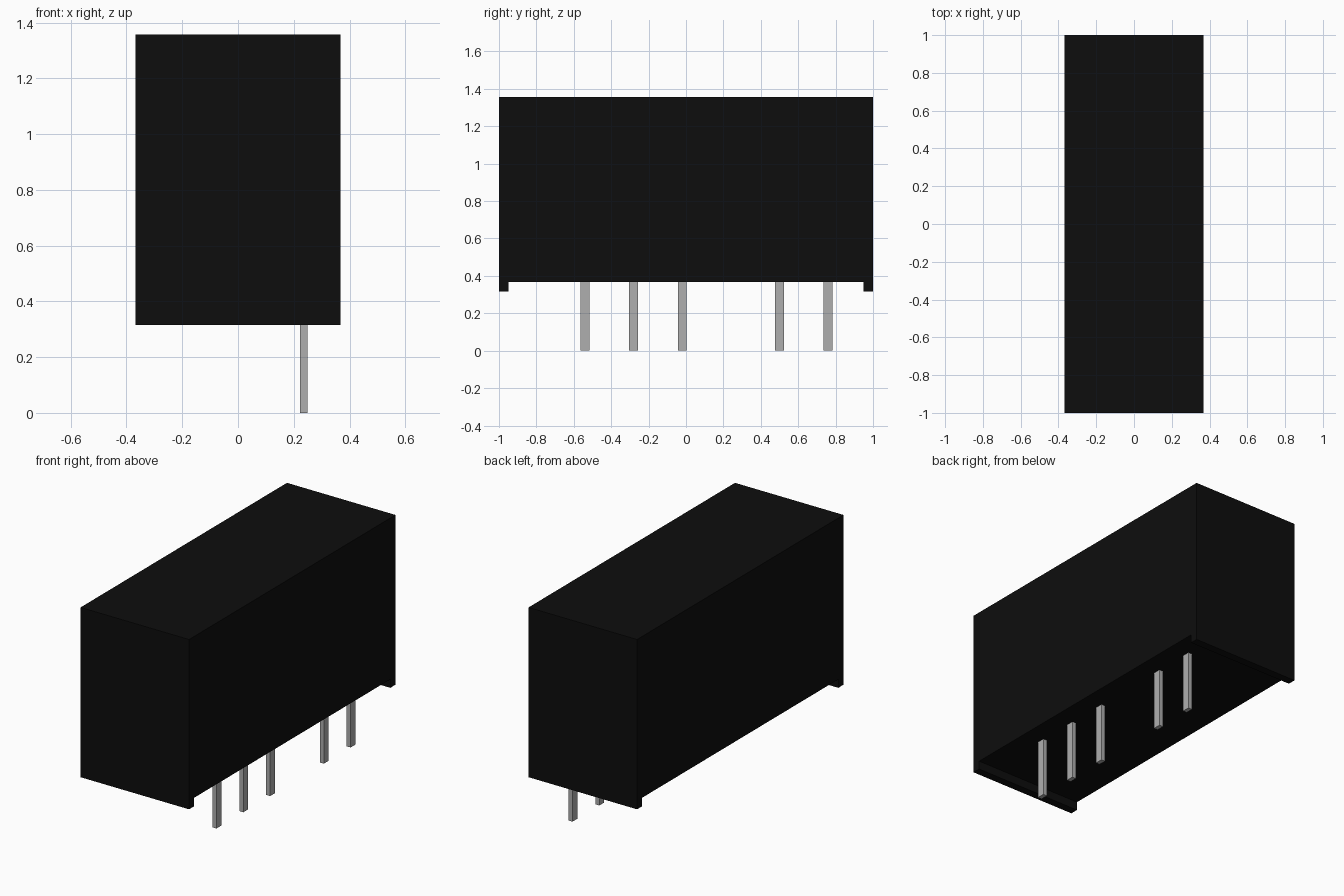
import bpy
import bmesh
from mathutils import Vector

cube = bpy.data.objects.get("Cube")
if cube:
    bpy.data.objects.remove(cube, do_unlink=True)


def make_material(name, color, metallic=0.0):
    mat = bpy.data.materials.new(name)
    mat.use_nodes = True
    mat.diffuse_color = color
    bsdf = next(n for n in mat.node_tree.nodes if n.type == 'BSDF_PRINCIPLED')
    bsdf.inputs["Base Color"].default_value = color
    return mat


def add_object(name, bm, mat):
    bmesh.ops.recalc_face_normals(bm, faces=bm.faces)
    mesh = bpy.data.meshes.new(name)
    bm.to_mesh(mesh)
    bm.free()
    mesh.materials.append(mat)
    obj = bpy.data.objects.new(name, mesh)
    bpy.context.collection.objects.link(obj)
    return obj


def add_box(name, center, size, mat):
    bm = bmesh.new()
    bmesh.ops.create_cube(bm, size=1)
    bmesh.ops.scale(bm, vec=Vector(size), verts=bm.verts)
    bmesh.ops.translate(bm, vec=Vector(center), verts=bm.verts)
    return add_object(name, bm, mat)


black = make_material("black plastic", (0.004, 0.004, 0.004, 1))
metal = make_material("grey metal", (0.43, 0.43, 0.43, 1))

# Housing: side profile with a standoff lip at each end, extruded across x
HALF_W, TOP, FLOOR, LIP_Z, LIP_Y = 0.368, 1.357, 0.368, 0.316, 0.95
half = [(1, TOP), (1, LIP_Z), (LIP_Y, LIP_Z), (LIP_Y, FLOOR)]
profile = half + [(-y, z) for y, z in reversed(half)]
bm = bmesh.new()
face = bm.faces.new([bm.verts.new((-HALF_W, y, z)) for y, z in profile])
ext = bmesh.ops.extrude_face_region(bm, geom=[face])
moved = [g for g in ext["geom"] if isinstance(g, bmesh.types.BMVert)]
bmesh.ops.translate(bm, vec=(2 * HALF_W, 0, 0), verts=moved)
add_object("housing", bm, black)

# Row of flat pins on a regular pitch, with one position left empty
PIN_X, FIRST_Y, PITCH, PIN_TOP = 0.235, -0.54, 0.26, 0.38
for slot in (0, 1, 2, 4, 5):
    add_box(f"pin_{slot + 1}", (PIN_X, FIRST_Y + slot * PITCH, PIN_TOP / 2),
            (0.027, 0.048, PIN_TOP), metal)
